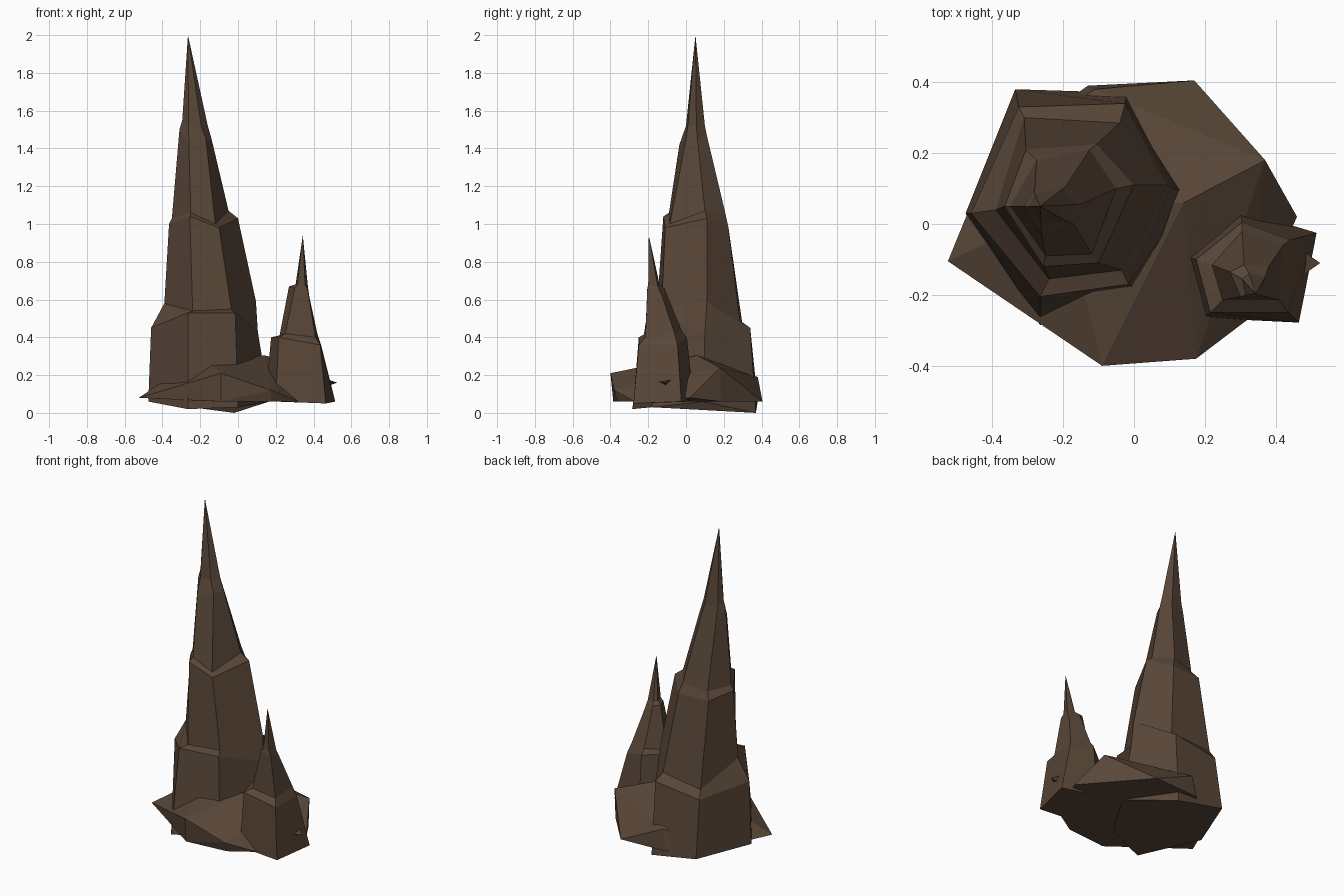
import bpy, bmesh

rock = bpy.data.materials.new("dark brown rock")
rock.diffuse_color = (0.10, 0.062, 0.040, 1)


def finish(bm, name):
    bmesh.ops.recalc_face_normals(bm, faces=bm.faces)
    mesh = bpy.data.meshes.new(name)
    bm.to_mesh(mesh)
    bm.free()
    mesh.materials.append(rock)
    obj = bpy.data.objects.new(name, mesh)
    bpy.context.collection.objects.link(obj)
    return obj


def spire(name, apex, ridges):
    """Skin faces between ridge lines that climb from the foot to the apex."""
    bm = bmesh.new()
    lines = [[bm.verts.new(p) for p in ridge] for ridge in ridges]
    tip = bm.verts.new(apex)
    for a, b in zip(lines, lines[1:] + lines[:1]):
        for k in range(len(a) - 1):
            bm.faces.new((a[k], b[k], b[k + 1], a[k + 1]))
        bm.faces.new((a[-1], b[-1], tip))
    bm.faces.new([line[0] for line in lines])
    return finish(bm, name)


def boulder(name, points):
    """Faceted rock wrapped around a few corner points."""
    bm = bmesh.new()
    for p in points:
        bm.verts.new(p)
    hull = bmesh.ops.convex_hull(bm, input=bm.verts)
    loose = {v for v in hull["geom_interior"] + hull["geom_unused"]
             if isinstance(v, bmesh.types.BMVert)}
    bmesh.ops.delete(bm, geom=list(loose), context="VERTS")
    return finish(bm, name)


# tall spire: six ridges, each with three ledges
back_left = [(-.335, .38, .06), (-.325, .33, .41), (-.31, .30, .46),
             (-.305, .21, .98), (-.275, .18, 1.02), (-.28, .10, 1.45), (-.28, .085, 1.52)]
back_right = [(-.02, .37, 0), (-.025, .34, .45), (-.04, .285, .49),
              (-.105, .225, .98), (-.125, .21, 1.05), (-.19, .11, 1.47), (-.20, .10, 1.52)]
right = [(.165, .09, .06), (.105, .10, .43), (.095, .11, .59),
         (0, .11, 1.03), (-.05, .10, 1.07), (-.14, .06, 1.45), (-.16, .055, 1.52)]
front_right = [(0, -.18, .03), (-.015, -.17, .53), (-.035, -.13, .55),
               (-.10, -.11, .98), (-.12, -.085, 1.0), (-.17, 0, 1.45), (-.195, .01, 1.52)]
front_left = [(-.265, -.285, .02), (-.265, -.205, .53), (-.24, -.155, .54),
              (-.255, -.12, 1.04), (-.25, -.09, 1.06), (-.26, -.035, 1.42), (-.262, 0, 1.52)]
left = [(-.475, .03, .06), (-.46, .03, .45), (-.39, .04, .58),
        (-.365, .05, 1.0), (-.35, .05, 1.03), (-.31, .05, 1.5), (-.295, .05, 1.55)]
spire("tall_spire", (-.265, .05, 2.0),
      [back_left, back_right, right, front_right, front_left, left])

# short spire: five ridges, each with two ledges
spire("short_spire", (.343, -.197, .94), [
    [(.145, -.09, .06), (.175, -.10, .40), (.22, -.115, .41), (.27, -.135, .67), (.305, -.155, .68)],
    [(.30, .04, .06), (.305, .005, .40), (.305, -.02, .43), (.31, -.115, .66), (.325, -.14, .68)],
    [(.515, -.025, .06), (.44, -.045, .36), (.42, -.06, .42), (.38, -.12, .60), (.37, -.15, .67)],
    [(.465, -.278, .05), (.435, -.25, .36), (.41, -.215, .40), (.37, -.205, .65), (.355, -.20, .68)],
    [(.20, -.265, .06), (.215, -.25, .40), (.25, -.215, .42), (.30, -.205, .66), (.315, -.20, .68)],
])

# broad rock at the foot
boulder("base_rock",
        [(-.525, -.105, .08), (-.27, -.275, .15), (-.09, -.40, .21), (-.09, -.385, .06),
         (.175, -.38, .12), (.175, -.36, .06), (.32, -.27, .06), (.46, .02, .08),
         (.37, .18, .24), (.36, .185, .06), (.17, .405, .06),
         (-.11, .38, .19), (-.13, .39, .06), (-.40, .20, .09),
         (.14, .06, .305), (-.20, .05, .30)])

# small shard at the side
boulder("side_shard",
        [(.525, -.11, .16), (.44, -.05, .19), (.44, -.17, .17), (.44, -.10, .13)])
